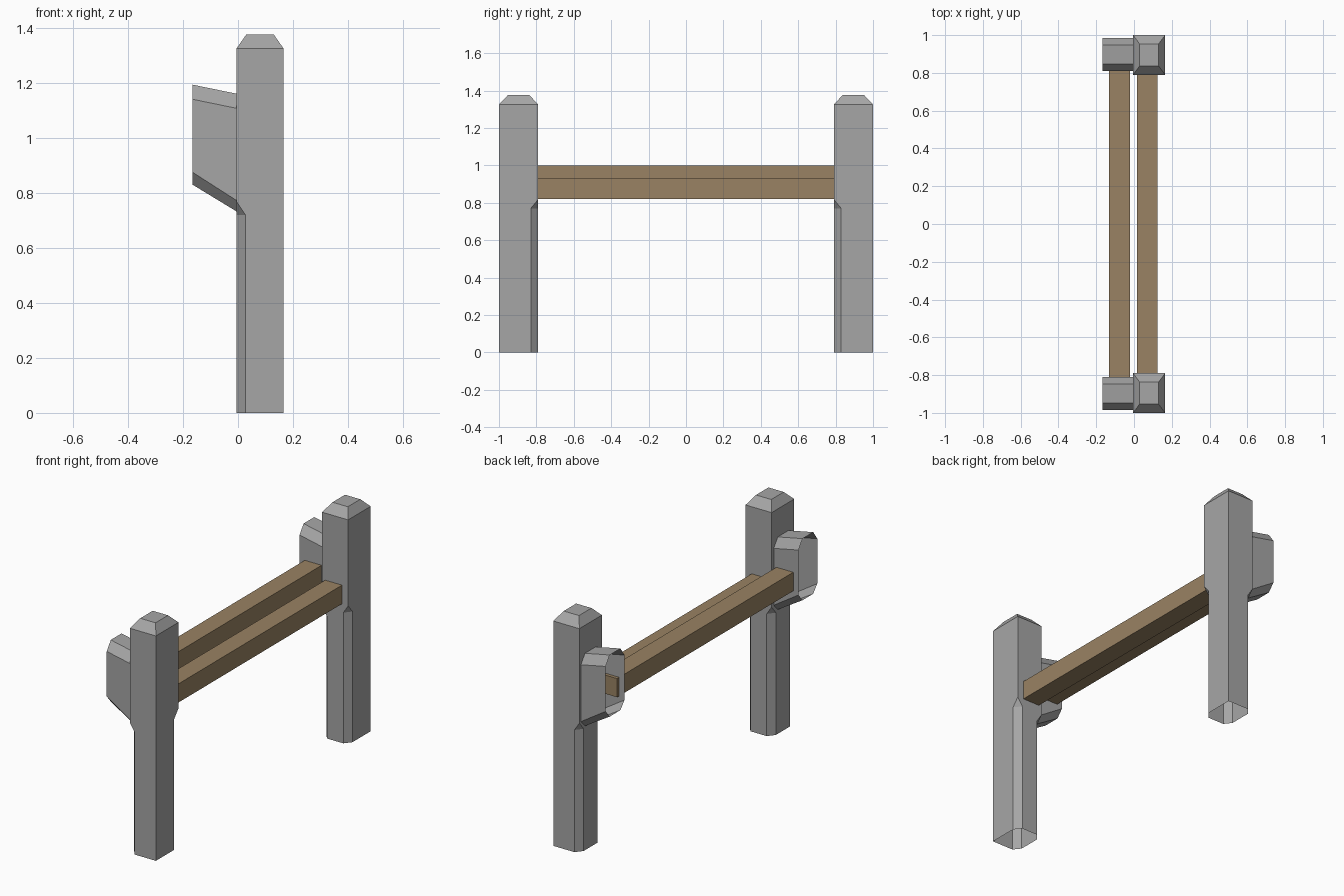
import bpy, bmesh

cube = bpy.data.objects.get("Cube")
if cube:
    bpy.data.objects.remove(cube, do_unlink=True)


def material(name, rgb):
    m = bpy.data.materials.new(name)
    m.use_nodes = True
    m.diffuse_color = (*rgb, 1)
    bsdf = m.node_tree.nodes["Principled BSDF"]
    bsdf.inputs["Base Color"].default_value = (*rgb, 1)
    bsdf.inputs["Roughness"].default_value = 0.9
    return m


stone = material("grey_stone", (0.38, 0.38, 0.38))
wood = material("brown_wood", (0.32, 0.225, 0.125))


def loft(name, rings, mat, cap_end):
    """Skin matching rings; the first end stays open. Mirrored in y."""
    bm = bmesh.new()
    loops = [[bm.verts.new(p) for p in ring] for ring in rings]
    for a, b in zip(loops, loops[1:]):
        for i in range(len(a)):
            j = (i + 1) % len(a)
            bm.faces.new((a[i], a[j], b[j], b[i]))
    if cap_end:
        bm.faces.new(loops[-1])
    bmesh.ops.remove_doubles(bm, verts=bm.verts, dist=0.0005)
    bmesh.ops.recalc_face_normals(bm, faces=bm.faces)
    mesh = bpy.data.meshes.new(name)
    bm.to_mesh(mesh)
    bm.free()
    mesh.materials.append(mat)
    obj = bpy.data.objects.new(name, mesh)
    bpy.context.collection.objects.link(obj)
    mirror = obj.modifiers.new("other_end", "MIRROR")
    mirror.use_axis = (False, True, False)
    mirror.use_clip = False
    mirror.use_mirror_merge = False
    return obj


# Posts: square shafts, three lower corners cut away, tapered caps, open base
CX, CY, HX, HY = 0.08, 0.895, 0.085, 0.105
CORNERS = [(-1, -1), (1, -1), (1, 1), (-1, 1)]


def post_ring(level):
    ring = []
    for sx, sy in CORNERS:
        whole = (sx, sy) == (1, 1)
        cut = level in ("base", "cut_top") and not whole
        dx, dy = (0.032, 0.04) if cut else (0, 0)
        low = 0.77 if sx > 0 else 0.72
        z = {"base": 0, "cut_top": low, "corner": low + 0.048,
             "shoulder": 1.325, "top": 1.375}[level]
        inset = (0.035, 0.047) if level == "top" else (0, 0)
        x, y = CX + sx * (HX - inset[0]), CY + sy * (HY - inset[1])
        pair = [(x, y - sy * dy, z), (x - sx * dx, y, z)]
        # keep the ring running counter-clockwise around each corner
        ring += pair if sx * sy > 0 else pair[::-1]
    return ring


loft("posts", [post_ring(n) for n in
               ("base", "cut_top", "corner", "shoulder", "top")], stone, True)


# Brackets: chamfered sleeves beside the posts, flaring to an open outer end
def bracket_ring(x, bottom, low, high, top):
    outer, inner = 0.0875, 0.05
    profile = [(-inner, bottom), (inner, bottom), (outer, low), (outer, high),
               (inner, top), (-inner, top), (-outer, high), (-outer, low)]
    return [(x, 0.8975 + y, z) for y, z in profile]


loft("brackets", [bracket_ring(-0.166, 0.83, 0.875, 1.14, 1.193),
                  bracket_ring(-0.005, 0.732, 0.772, 1.107, 1.16)], stone, False)


# Rails: two long timbers at different heights
def rail(name, x, z):
    bpy.ops.mesh.primitive_cube_add(size=1, location=(x, 0, z))
    obj = bpy.context.object
    obj.name = name
    obj.scale = (0.11, 1.66, 0.11)
    bpy.ops.object.transform_apply(location=False, rotation=False, scale=True)
    obj.data.materials.append(wood)


rail("lower_rail", 0.07, 0.875)
rail("upper_rail", -0.077, 0.945)
